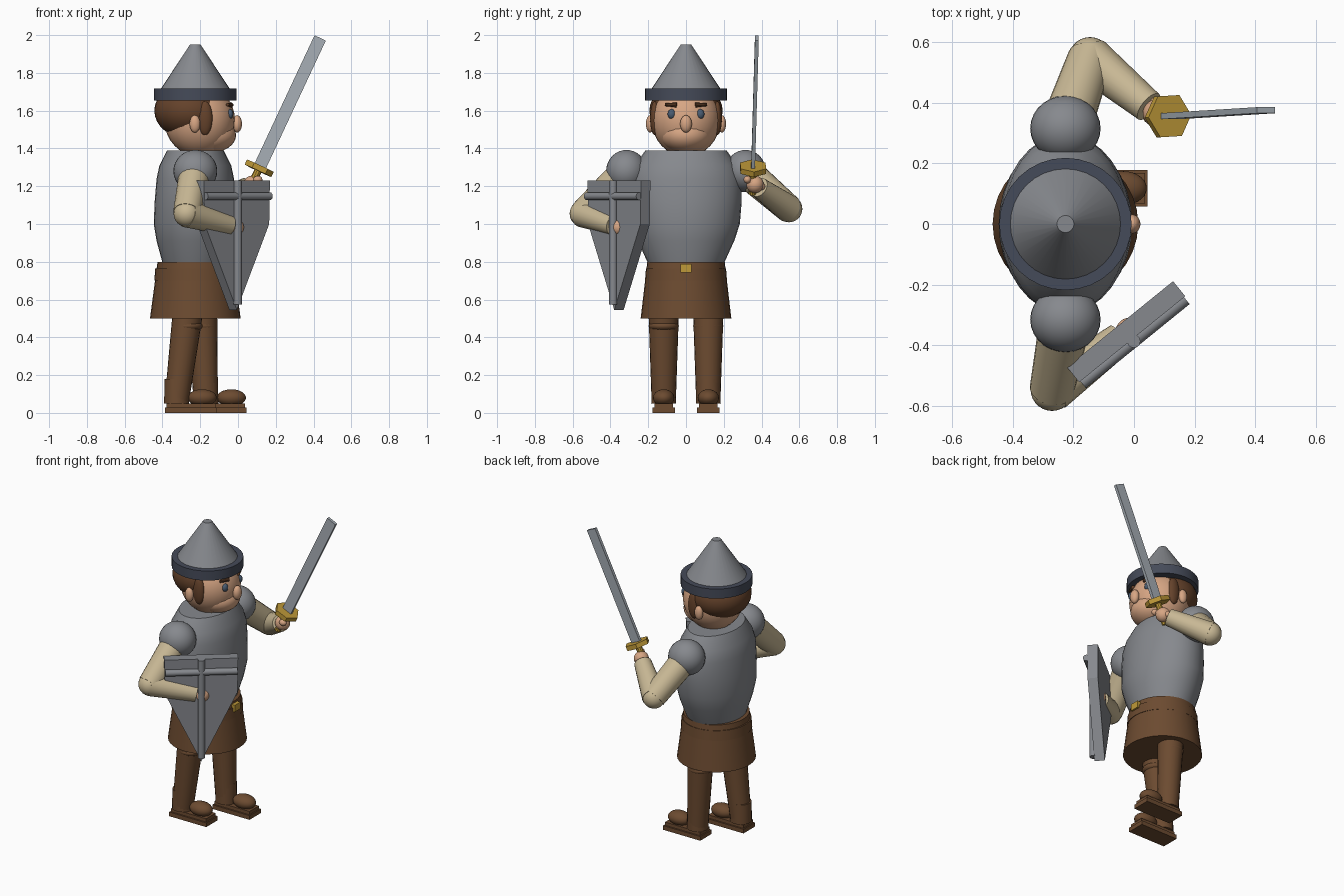
import bpy, bmesh, math
from mathutils import Vector, Matrix

cube = bpy.data.objects.get("Cube")
if cube:
    bpy.data.objects.remove(cube)


def material(name, r, g, b):
    m = bpy.data.materials.new(name)
    m.use_nodes = True
    m.diffuse_color = (r, g, b, 1)
    m.node_tree.nodes["Principled BSDF"].inputs["Base Color"].default_value = (r, g, b, 1)
    return m


STEEL = material("grey steel", .24, .25, .27)
BLADE = material("bright steel", .38, .42, .46)
RIM = material("dark blue steel", .06, .07, .10)
LEATHER = material("brown leather", .15, .07, .03)
HAIR = material("dark brown hair", .13, .055, .024)
SKIN = material("skin", .68, .38, .23)
CLOTH = material("cream cloth", .58, .48, .30)
GOLD = material("gold", .52, .32, .04)
EYE = material("slate eye", .07, .11, .17)

BODY_X = -.226


def finish(bm, name, mat, smooth=True):
    bmesh.ops.recalc_face_normals(bm, faces=bm.faces)
    mesh = bpy.data.meshes.new(name)
    bm.to_mesh(mesh)
    bm.free()
    mesh.materials.append(mat)
    ob = bpy.data.objects.new(name, mesh)
    bpy.context.collection.objects.link(ob)
    if smooth:
        bpy.ops.object.select_all(action='DESELECT')
        ob.select_set(True)
        bpy.context.view_layer.objects.active = ob
        bpy.ops.object.shade_smooth_by_angle(angle=math.radians(35))
    return ob


def ball(name, center, radii, mat):
    bm = bmesh.new()
    bmesh.ops.create_uvsphere(bm, u_segments=28, v_segments=16, radius=1)
    bm.transform(Matrix.Translation(center) @ Matrix.Diagonal((*radii, 1)))
    return finish(bm, name, mat)


def limb(name, start, end, r1, r2, mat, sides=20, smooth=True):
    a, b = Vector(start), Vector(end)
    bm = bmesh.new()
    bmesh.ops.create_cone(bm, cap_ends=True, segments=sides, radius1=r1, radius2=r2,
                          depth=(b - a).length)
    turn = (b - a).to_track_quat('Z', 'Y').to_matrix().to_4x4()
    bm.transform(Matrix.Translation((a + b) / 2) @ turn)
    return finish(bm, name, mat, smooth)


def loft(name, rings, mat, sides=32):
    """Stack of elliptical rings (rx, ry, z) around the body axis."""
    bm = bmesh.new()
    loops = []
    for rx, ry, z in rings:
        loops.append([bm.verts.new((BODY_X + rx * math.cos(math.tau * i / sides),
                                    ry * math.sin(math.tau * i / sides), z))
                      for i in range(sides)])
    for low, high in zip(loops, loops[1:]):
        for i in range(sides):
            j = (i + 1) % sides
            bm.faces.new((low[i], low[j], high[j], high[i]))
    bm.faces.new(loops[0])
    bm.faces.new(loops[-1])
    return finish(bm, name, mat)


def box(name, size, mat, matrix):
    bm = bmesh.new()
    bmesh.ops.create_cube(bm, size=1)
    bm.transform(matrix @ Matrix.Diagonal((*size, 1)))
    return finish(bm, name, mat, False)


# Trunk and clothing
loft("breastplate", [(.175, .205, .80), (.205, .255, .91), (.22, .285, 1.0),
                     (.215, .295, 1.12), (.205, .295, 1.24), (.19, .27, 1.31),
                     (.15, .215, 1.39)], STEEL)
loft("skirt", [(.24, .24, .50), (.20, .205, .80)], LEATHER)
loft("belt", [(.217, .217, .70), (.212, .212, .765)], LEATHER)
box("buckle", (.025, .06, .045), GOLD, Matrix.Translation((-.015, 0, .765)))

# Head
ball("head", (-.203, 0, 1.55), (.187, .182, .193), SKIN)
ball("jaw", (-.155, 0, 1.47), (.145, .135, .095), SKIN)
ball("hair", (-.255, 0, 1.60), (.188, .194, .15), HAIR)
ball("nose", (-.005, 0, 1.53), (.026, .031, .046), SKIN)
for side, label in ((-1, "near"), (1, "far")):
    ball(label + "_ear", (-.228, .19 * side, 1.53), (.028, .022, .046), SKIN)
    ball(label + "_sideburn", (-.175, .165 * side, 1.56), (.04, .025, .09), HAIR)
    ball(label + "_eye", (-.043, .076 * side, 1.582), (.018, .021, .026), EYE)
    limb(label + "_eyebrow", (-.036, .05 * side, 1.63), (-.056, .11 * side, 1.632),
         .013, .008, HAIR, 10)

# Helmet
loft("helmet_rim", [(.218, .218, 1.653), (.218, .218, 1.717), (.185, .185, 1.717)], RIM)
loft("helmet_cone", [(.183, .183, 1.715), (.028, .028, 1.95)], STEEL)

# Legs and shoes: one stepping back, one forward
for label, y, hip_x, foot_x in (("back", -.118, -.267, -.325), ("front", .118, -.19, -.17)):
    limb(label + "_leg", (foot_x, y, .055), (hip_x, y, .52), .064, .08, LEATHER)
    limb(label + "_boot_cuff", (foot_x, y, .05), (foot_x, y, .18), .066, .064, LEATHER)
    ball(label + "_knee_fold", (hip_x, y, .46), (.08, .08, .035), LEATHER)
    ball(label + "_toe", (foot_x + .135, y, .08), (.077, .056, .045), LEATHER)
    box(label + "_sole", (.275, .12, .028), LEATHER,
        Matrix.Translation((foot_x + .077, y, .014)))
    box(label + "_insole", (.26, .1, .022), LEATHER,
        Matrix.Translation((foot_x + .077, y, .039)))

# Arms
arms = {"shield": ((BODY_X, -.315, 1.28), (-.27, -.545, 1.055), (-.015, -.355, .983)),
        "sword": ((BODY_X, .315, 1.28), (-.145, .545, 1.08), (.075, .365, 1.21))}
for label, points in arms.items():
    shoulder, elbow, hand = map(Vector, points)
    wrist = elbow.lerp(hand, .88)
    ball(label + "_shoulder_guard", shoulder, (.116, .108, .112), STEEL)
    limb(label + "_upper_sleeve", shoulder, elbow, .085, .074, CLOTH)
    ball(label + "_elbow", elbow, (.071, .071, .071), CLOTH)
    limb(label + "_fore_sleeve", elbow, wrist, .074, .054, CLOTH)
    ball(label + "_hand", hand, (.046, .046, .046), SKIN)

# Shield plate with a raised cross
board = Matrix.Translation((-.026, -.355, 0)) @ Matrix.Rotation(math.radians(39), 4, 'Z')
outline = [(-.225, 1.23), (-.22, 1.0), (0, .545), (.22, 1.0), (.225, 1.23)]
bm = bmesh.new()
face = bm.faces.new([bm.verts.new((x, .032, z)) for x, z in outline])
ext = bmesh.ops.extrude_face_region(bm, geom=[face])
bmesh.ops.translate(bm, vec=(0, -.064, 0),
                    verts=[v for v in ext["geom"] if isinstance(v, bmesh.types.BMVert)])
bm.transform(board)
finish(bm, "shield", STEEL, False)
limb("shield_upright", board @ Vector((0, -.04, .575)), board @ Vector((0, -.04, 1.23)),
     .022, .022, STEEL, 12)
limb("shield_crossbar", board @ Vector((-.22, -.04, 1.147)),
     board @ Vector((.22, -.04, 1.147)), .021, .021, STEEL, 12)

# Sword
hilt, tip = Vector((.112, .355, 1.295)), Vector((.435, .375, 1.985))
axis = (tip - hilt).normalized()
limb("sword_grip", hilt - axis * .15, hilt, .02, .02, GOLD, 10)
limb("sword_guard", hilt - axis * .015, hilt + axis * .015, .078, .078, GOLD, 6, False)
across = Vector((0, 1, 0)).cross(axis).normalized()
thick = axis.cross(across)
turn = Matrix((across, thick, axis)).transposed().to_4x4()
box("sword_blade", (.066, .02, (tip - hilt).length), BLADE,
    Matrix.Translation((hilt + tip) / 2) @ turn)
for i in range(4):
    ball("finger_%d" % (i + 1), (.105 - .012 * i, .325 + .025 * i, 1.235 - .012 * i),
         (.024, .02, .02), SKIN)
